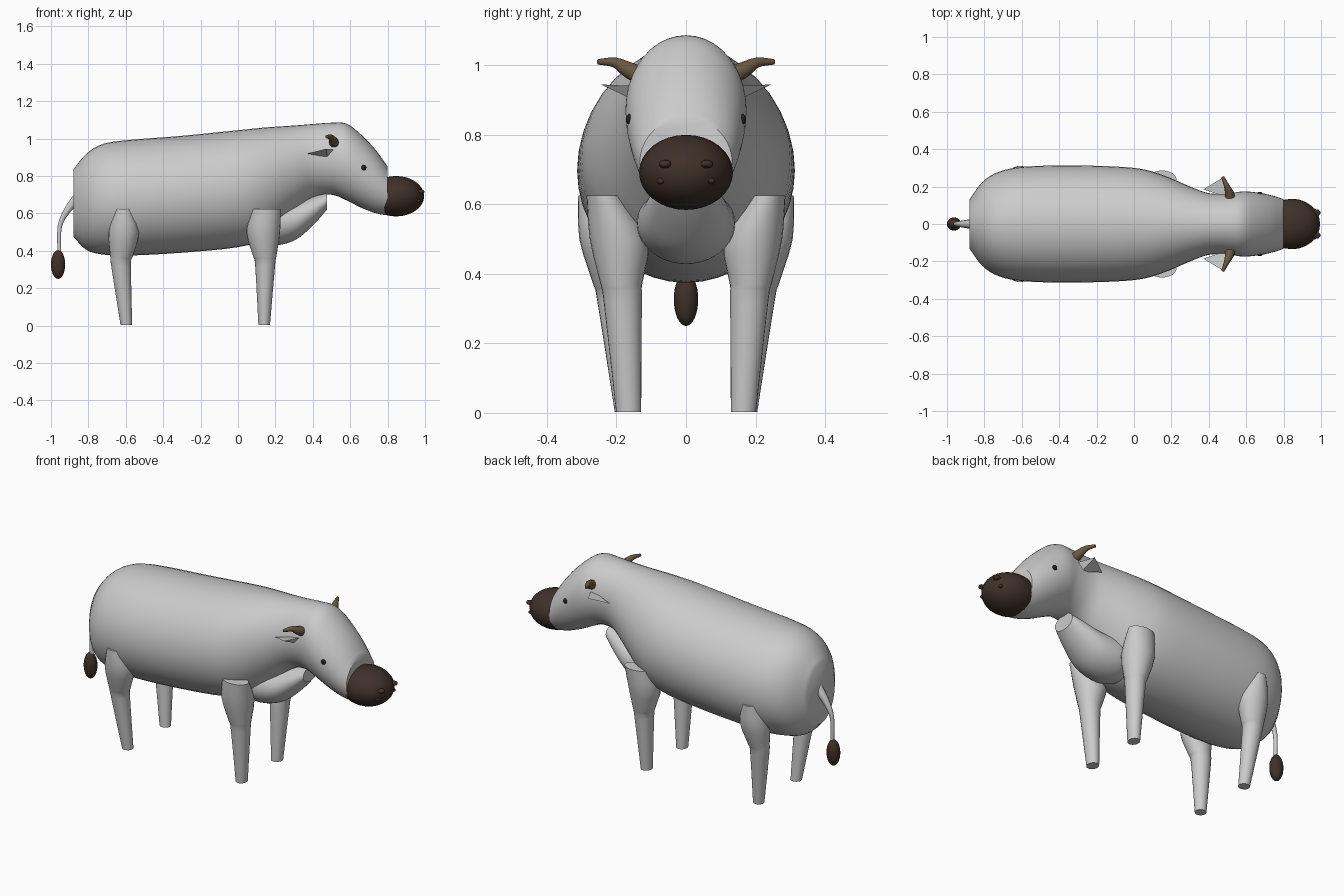
import bpy
import bmesh
import math
from mathutils import Vector

default_cube = bpy.data.objects.get("Cube")
if default_cube:
    bpy.data.objects.remove(default_cube, do_unlink=True)


def make_material(name, red, green, blue):
    material = bpy.data.materials.new(name)
    colour = (red, green, blue, 1.0)
    material.use_nodes = True
    material.diffuse_color = colour
    material.node_tree.nodes["Principled BSDF"].inputs["Base Color"].default_value = colour
    return material


hide = make_material("pale grey hide", 0.6, 0.6, 0.6)
brown = make_material("dark brown", 0.05, 0.03, 0.022)
horn_tan = make_material("horn tan", 0.14, 0.1, 0.055)
eye_dark = make_material("eye black", 0.02, 0.014, 0.012)


def finish(bm, name, material, smooth=True):
    """Turn a bmesh into a linked, coloured object."""
    bmesh.ops.recalc_face_normals(bm, faces=bm.faces)
    mesh = bpy.data.meshes.new(name)
    bm.to_mesh(mesh)
    bm.free()
    obj = bpy.data.objects.new(name, mesh)
    bpy.context.collection.objects.link(obj)
    mesh.materials.append(material)
    if smooth:
        bpy.ops.object.select_all(action="DESELECT")
        obj.select_set(True)
        bpy.context.view_layer.objects.active = obj
        bpy.ops.object.shade_smooth_by_angle(angle=math.radians(40))
    return obj


def refine(rows, steps):
    """Run a smooth curve through rows of numbers."""
    rows = [Vector(row) for row in rows]
    result = []
    for i in range(len(rows) - 1):
        a, b = rows[max(i - 1, 0)], rows[i]
        c, d = rows[i + 1], rows[min(i + 2, len(rows) - 1)]
        for step in range(steps):
            t = step / steps
            result.append(b + (c - a) * (t / 2)
                          + (a * 2 - b * 5 + c * 4 - d) * (t * t / 2)
                          + (b * 3 - a - c * 3 + d) * (t ** 3 / 2))
    return result + [rows[-1]]


def loft(name, centres_and_radii, material, along, sides=32):
    """Join elliptical rings; along is the axis that the rings face."""
    bm = bmesh.new()
    rings = []
    for centre, radius_a, radius_b in centres_and_radii:
        ring = []
        for k in range(sides):
            angle = math.tau * k / sides
            u, v = radius_a * math.cos(angle), radius_b * math.sin(angle)
            offset = Vector((0, u, v)) if along == "x" else Vector((u, v, 0))
            ring.append(bm.verts.new(Vector(centre) + offset))
        rings.append(ring)
    for lower, upper in zip(rings, rings[1:]):
        for k in range(sides):
            n = (k + 1) % sides
            bm.faces.new((lower[k], lower[n], upper[n], upper[k]))
    bm.faces.new(rings[0])
    bm.faces.new(rings[-1])
    return finish(bm, name, material)


def barrel(name, rows, steps=4):
    """Loft along x from rows of x, underside, top and half width."""
    rings = [((x, 0, (low + top) / 2), width, (top - low) / 2)
             for x, low, top, width in refine(rows, steps)]
    return loft(name, rings, hide, "x", sides=40)


def ellipsoid(name, centre, radii, material):
    bm = bmesh.new()
    bmesh.ops.create_uvsphere(bm, u_segments=24, v_segments=16, radius=1)
    bmesh.ops.scale(bm, vec=radii, verts=bm.verts)
    bmesh.ops.translate(bm, vec=centre, verts=bm.verts)
    return finish(bm, name, material)


def tapered_tube(name, points, material):
    """Sweep a round section whose radius is the fourth value."""
    curve = bpy.data.curves.new(name, "CURVE")
    curve.dimensions = "3D"
    curve.bevel_depth = 1
    curve.bevel_resolution = 3
    curve.use_fill_caps = True
    spline = curve.splines.new("POLY")
    points = refine(points, 4)
    spline.points.add(len(points) - 1)
    for target, (x, y, z, radius) in zip(spline.points, points):
        target.co = (x, y, z, 1)
        target.radius = radius
    spline.use_smooth = True
    obj = bpy.data.objects.new(name, curve)
    bpy.context.collection.objects.link(obj)
    curve.materials.append(material)
    return obj


# Trunk, neck and head as one continuous form, cut flat at both ends
barrel("body_and_head", [
    (-0.88, 0.475, 0.835, 0.13),
    (-0.81, 0.405, 0.92, 0.225),
    (-0.72, 0.38, 0.972, 0.28),
    (-0.58, 0.375, 0.993, 0.307),
    (-0.3, 0.39, 1.015, 0.313),
    (0, 0.42, 1.045, 0.3),
    (0.15, 0.47, 1.06, 0.263),
    (0.3, 0.6, 1.07, 0.2),
    (0.4, 0.685, 1.078, 0.165),
    (0.5, 0.7, 1.085, 0.163),
    (0.58, 0.67, 1.08, 0.174),
    (0.66, 0.63, 1.02, 0.168),
    (0.74, 0.6, 0.935, 0.152),
    (0.8, 0.59, 0.85, 0.133),
])

# Loose skin below the neck
barrel("dewlap", [
    (0.05, 0.47, 0.6, 0.1),
    (0.17, 0.428, 0.66, 0.14),
    (0.3, 0.455, 0.66, 0.13),
    (0.4, 0.535, 0.69, 0.1),
    (0.475, 0.62, 0.71, 0.07),
])

ellipsoid("muzzle", (0.845, 0, 0.692), (0.15, 0.135, 0.108), brown)

# Legs: rows of height, x, sideways distance and the two radii
front_leg = [
    (0.003, 0.14, 0.165, 0.031, 0.036),
    (0.32, 0.145, 0.182, 0.053, 0.055),
    (0.37, 0.143, 0.186, 0.062, 0.06),
    (0.5, 0.135, 0.193, 0.09, 0.084),
    (0.625, 0.15, 0.236, 0.078, 0.05),
]
back_leg = [
    (0.003, -0.597, 0.175, 0.031, 0.03),
    (0.32, -0.625, 0.205, 0.053, 0.05),
    (0.37, -0.623, 0.212, 0.06, 0.055),
    (0.5, -0.61, 0.232, 0.082, 0.075),
    (0.625, -0.612, 0.265, 0.045, 0.045),
]

for side, label in ((1, "far"), (-1, "near")):
    for part, rows in (("front", front_leg), ("back", back_leg)):
        rings = [((x, side * y, z), a, b) for z, x, y, a, b in refine(rows, 3)]
        loft(f"{part}_leg_{label}", rings, hide, "z", sides=24)

    # Horn curving outward and back
    tapered_tube(f"horn_{label}", [
        (0.515, side * 0.13, 0.97, 0.028),
        (0.51, side * 0.165, 0.987, 0.024),
        (0.495, side * 0.205, 1.008, 0.015),
        (0.474, side * 0.253, 1.01, 0.008),
    ], horn_tan)

    # Thin pointed ear
    ear = bmesh.new()
    for x, y, z in ((0.47, 0.245, 0.945), (0.37, 0.185, 0.92),
                    (0.52, 0.135, 0.94), (0.48, 0.15, 0.9)):
        ear.verts.new((x, side * y, z))
    bmesh.ops.convex_hull(ear, input=ear.verts)
    finish(ear, f"ear_{label}", hide, smooth=False)

    # Small face details
    ellipsoid(f"eye_{label}", (0.672, side * 0.163, 0.845), (0.014, 0.009, 0.015), eye_dark)
    ellipsoid(f"nostril_{label}", (0.977, side * 0.06, 0.716), (0.02, 0.018, 0.012), brown)
    ellipsoid(f"lip_bump_{label}", (0.964, side * 0.073, 0.667), (0.012, 0.011, 0.009), brown)

# Tail with a tuft
tapered_tube("tail", [
    (-0.86, 0, 0.68, 0.028),
    (-0.91, 0, 0.62, 0.02),
    (-0.953, 0, 0.53, 0.012),
    (-0.955, 0, 0.38, 0.01),
], hide)
ellipsoid("tail_tuft", (-0.962, 0, 0.327), (0.038, 0.035, 0.077), brown)
